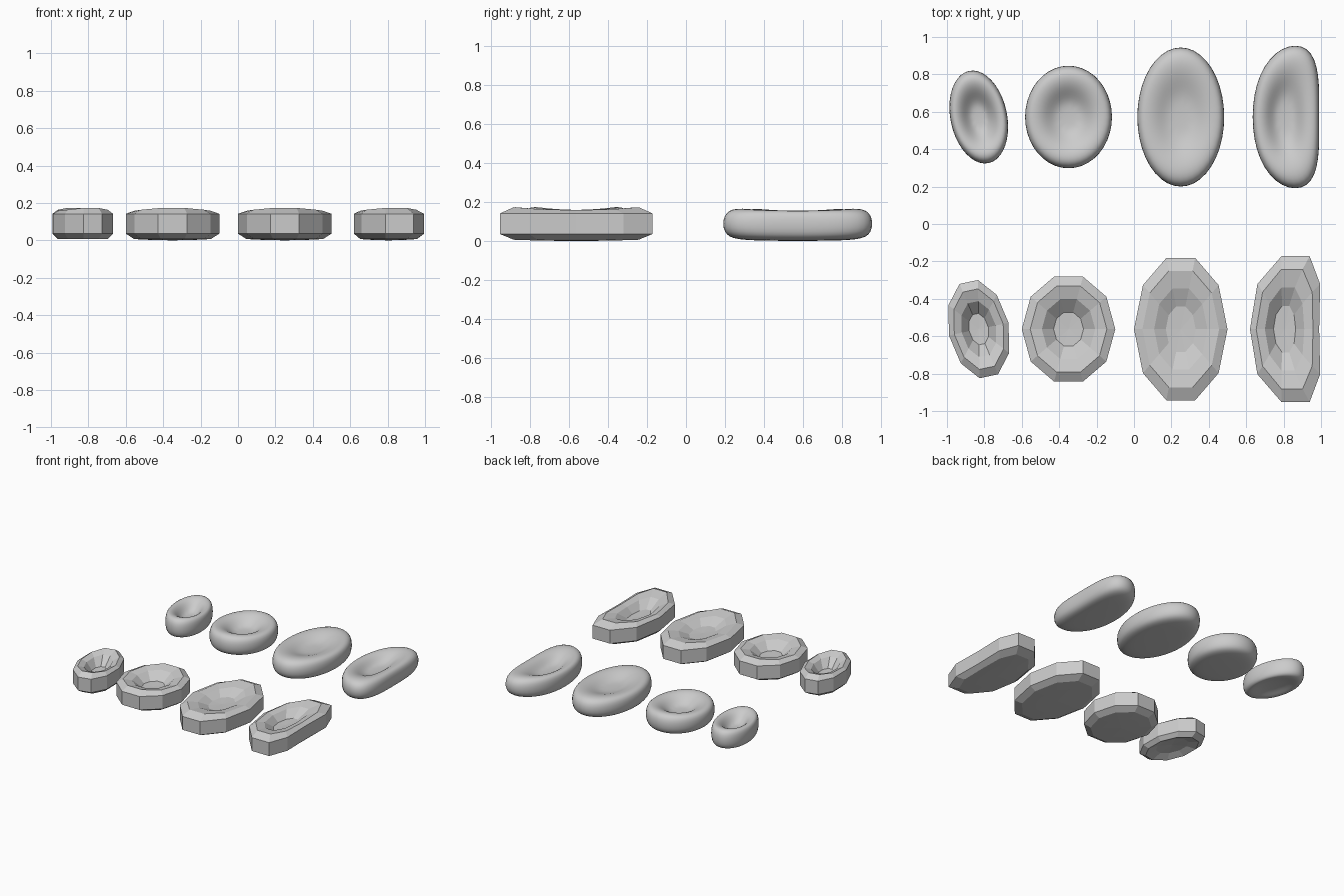
import bpy, bmesh
from math import sin, cos, tau, radians

if "Cube" in bpy.data.objects:
    bpy.data.objects.remove(bpy.data.objects["Cube"])

SIDES = 10
SHAPES = [
    # name, centre x, rx, ry, turn (deg), fold, shoulder z, cap z, bottom inner z, bottom centre z
    ("small_tilted_cell", -0.83, 0.163, 0.271, 12, 0, 0.142, 0.085, 0.03, 0.04),
    ("round_cell", -0.35, 0.25, 0.295, 0, 0, 0.147, 0.095, 0.003, 0.0),
    ("long_cell", 0.25, 0.25, 0.40, 0, 0, 0.150, 0.118, 0.003, 0.0),
    ("folded_cell", 0.87, 0.25, 0.41, 0, 0.065, 0.147, 0.100, 0.003, 0.0),
]


def make_cell(name, cx, cy, rx, ry, turn, fold, shoulder, cap, low_in, low_mid, smooth):
    # rings from bottom centre outward, up the wall and into the dimple
    rings = [(0.50, low_in, 0), (0.82, 0.007, 0), (1.0, 0.036, 0), (1.0, 0.142, 0),
             (0.82, 0.158, 0.017), (0.57, shoulder, 0.008), (0.32, cap, 0)]
    ct, st = cos(radians(turn)), sin(radians(turn))

    def place(x, y, z):
        x -= fold * (1 + x / rx) * (1 - (y / ry) ** 2)
        return (x * ct - y * st, x * st + y * ct, z)

    bm = bmesh.new()
    loops = []
    for s, z, lift in rings:
        loop = []
        for i in range(SIDES):
            a = tau * i / SIDES
            loop.append(bm.verts.new(place(rx * s * cos(a), ry * s * sin(a),
                                           z + lift * sin(a) ** 2)))
        loops.append(loop)
    for a, b in zip(loops, loops[1:]):
        for i in range(SIDES):
            j = (i + 1) % SIDES
            bm.faces.new((a[i], a[j], b[j], b[i]))
    # centre fans
    bottom = bm.verts.new(place(0, 0, low_mid))
    top = bm.verts.new(place(0, 0, cap - 0.004))
    for i in range(SIDES):
        j = (i + 1) % SIDES
        bm.faces.new((bottom, loops[0][j], loops[0][i]))
        bm.faces.new((top, loops[-1][i], loops[-1][j]))
    bmesh.ops.recalc_face_normals(bm, faces=bm.faces)
    for f in bm.faces:
        f.smooth = smooth
    me = bpy.data.meshes.new(name)
    bm.to_mesh(me)
    bm.free()
    ob = bpy.data.objects.new(name, me)
    ob.location = (cx, cy, 0)
    bpy.context.collection.objects.link(ob)
    if smooth:
        mod = ob.modifiers.new("subdivision", "SUBSURF")
        mod.levels = mod.render_levels = 2
    return ob


# faceted row in front, smooth row behind
for name, cx, *dims in SHAPES:
    make_cell(name + "_faceted", cx, -0.562, *dims, False)
    make_cell(name + "_smooth", cx, 0.572, *dims, True)
